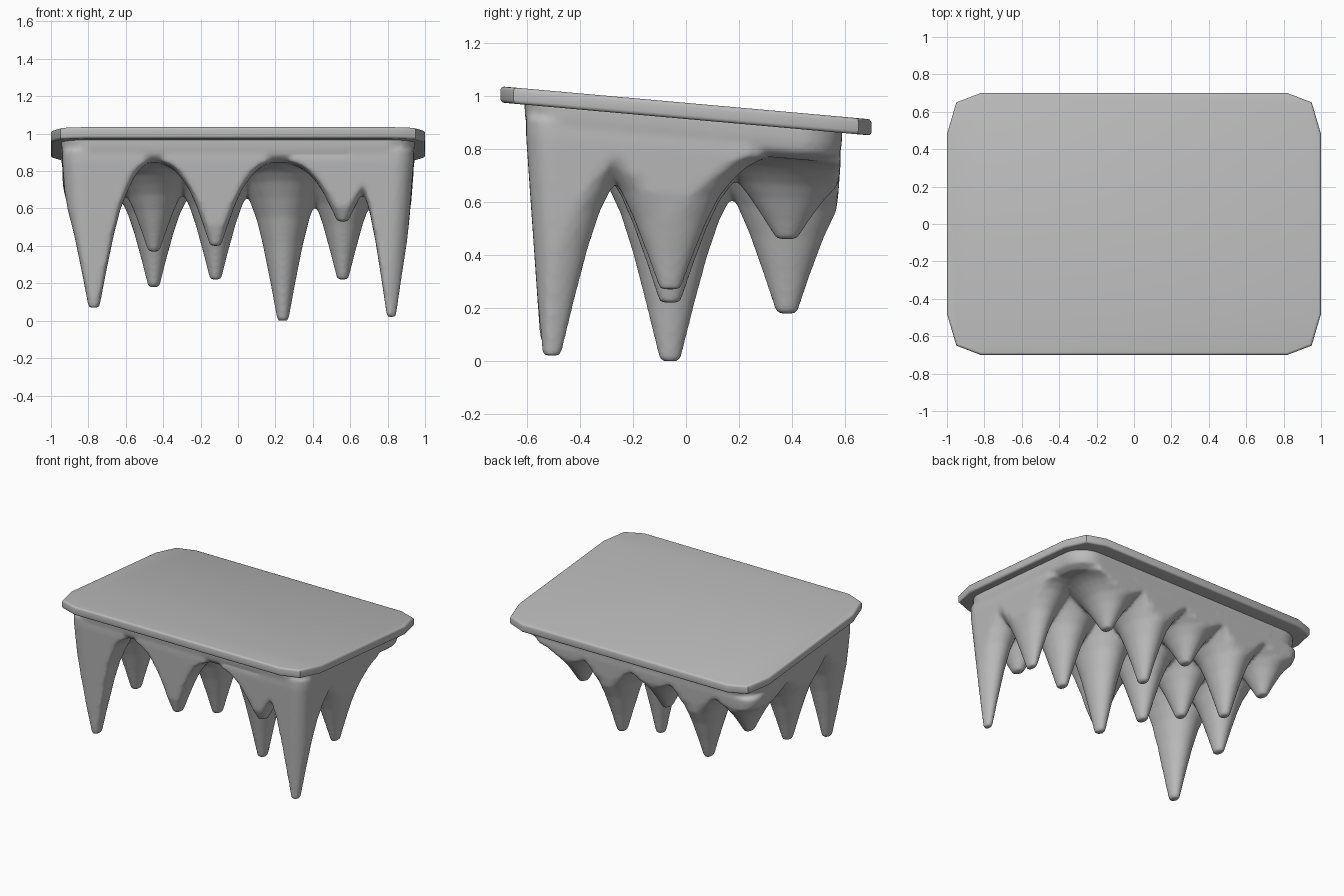
import bpy, bmesh, math
from mathutils import Vector

if "Cube" in bpy.data.objects:
    bpy.data.objects.remove(bpy.data.objects["Cube"])

SEGMENTS = 28
TILT = -0.089
HALF_X, HALF_Y, MID_Y = 0.945, 0.6, -0.01   # rock footprint
# Share of the way from tip to ceiling, radius across
PROFILE = [(0, 0.024), (0.012, 0.031), (0.25, 0.066), (0.5, 0.106), (0.68, 0.142),
           (0.8, 0.178), (0.9, 0.215), (0.96, 0.25), (1, 0.29), (1.08, 0.29)]

stone = bpy.data.materials.new("grey_stone")
stone.use_nodes = True
GREY = (0.5, 0.5, 0.5, 1)
stone.diffuse_color = GREY
stone.node_tree.nodes["Principled BSDF"].inputs["Base Color"].default_value = GREY


def slab_bottom(y):
    return 0.913 + TILT * y


def ceiling(y):
    return slab_bottom(y) - 0.115


def keep_inside(x, y, inset, r=0.1):
    """Pull a point back inside the rounded rectangular footprint."""
    hx, hy = HALF_X - inset - r, HALF_Y - inset - r
    y -= MID_Y
    inner = Vector((max(-hx, min(hx, x)), max(-hy, min(hy, y))))
    out = Vector((x, y)) - inner
    if out.length > r:
        out *= r / out.length
    p = inner + out
    return p.x, p.y + MID_Y


def loft(bm, rings):
    """Join rings of points into a closed skin."""
    loops = [[bm.verts.new(p) for p in ring] for ring in rings]
    n = len(loops[0])
    for a, b in zip(loops, loops[1:]):
        for i in range(n):
            j = (i + 1) % n
            bm.faces.new((a[i], a[j], b[j], b[i]))
    bm.faces.new(loops[0][::-1])
    bm.faces.new(loops[-1])
    return loops


def finish(name, bm):
    bmesh.ops.recalc_face_normals(bm, faces=bm.faces)
    mesh = bpy.data.meshes.new(name)
    bm.to_mesh(mesh)
    bm.free()
    mesh.materials.append(stone)
    for face in mesh.polygons:
        face.use_smooth = True
    obj = bpy.data.objects.new(name, mesh)
    bpy.context.collection.objects.link(obj)
    return obj


def stalactite(bm, x, y, tip, width=1.0):
    """Flared spike, longer in y than in x, flattened against the outer walls."""
    rings = []
    for t, radius in PROFILE:
        ring = []
        for i in range(SEGMENTS):
            a = math.tau * i / SEGMENTS
            px = x + radius * width * math.cos(a)
            py = y + radius * 1.32 * math.sin(a)
            drop = (1 - min(t, 1)) * (ceiling(y) - tip) + 0.1
            px, py = keep_inside(px, py, 0.07 * drop)
            ring.append((px, py, tip + t * (ceiling(py) - tip)))
        rings.append(ring)
    loft(bm, rings)


# Tilted top slab with cut corners and softened rims
corner = [(1, 0.48), (0.95, 0.65), (0.82, 0.7)]
outline = corner + [(-x, y) for x, y in corner[::-1]]
outline += [(-x, -y) for x, y in outline]
bm = bmesh.new()
loops = loft(bm, [[(x, y, slab_bottom(y) + h) for x, y in outline] for h in (0, 0.061)])
rims = [e for e in bm.edges if any(e.verts[0] in l and e.verts[1] in l for l in loops)]
bmesh.ops.bevel(bm, geom=rims, offset=0.014, segments=3, profile=0.5, affect='EDGES')
slab = finish("top_slab", bm)
slab.data.set_sharp_from_angle(angle=math.radians(35))

# Rock body under the slab
bm = bmesh.new()
rings = []
for inset, depth in ((0.05, 1), (0.012, 0.75), (0.003, 0.4), (0, -0.2)):
    ring = []
    for i in range(96):
        a = math.tau * i / 96
        x, y = keep_inside(3 * math.cos(a), 2 * math.sin(a), inset, 0.16)
        ring.append((x, y, slab_bottom(y) - 0.115 * depth))
    rings.append(ring)
# Even spacing is not needed here because the skin is remeshed below
loft(bm, rings)

# Rows of hanging spikes: x, height of tip
rows = {
    -0.51: [(-0.77, 0.07), (-0.12, 0.4), (0.56, 0.53), (0.82, 0.02)],
    -0.06: [(-0.77, 0.22), (-0.45, 0.37), (-0.12, 0.22), (0.24, 0.0),
            (0.56, 0.22), (0.82, 0.27)],
    0.38: [(-0.77, 0.45), (-0.45, 0.18), (-0.12, 0.45), (0.24, 0.18), (0.55, 0.46)],
}
for y, spikes in rows.items():
    for x, tip in spikes:
        stalactite(bm, x, y, tip, 0.82 if x > 0.8 else 1.0)
rock = finish("hanging_rock", bm)

# Fuse the spikes and body into one softly blended skin
fuse = rock.modifiers.new("fuse", 'REMESH')
fuse.mode = 'VOXEL'
fuse.voxel_size = 0.012
fuse.use_smooth_shade = True
soften = rock.modifiers.new("soften", 'SMOOTH')
soften.factor = 0.5
soften.iterations = 5
